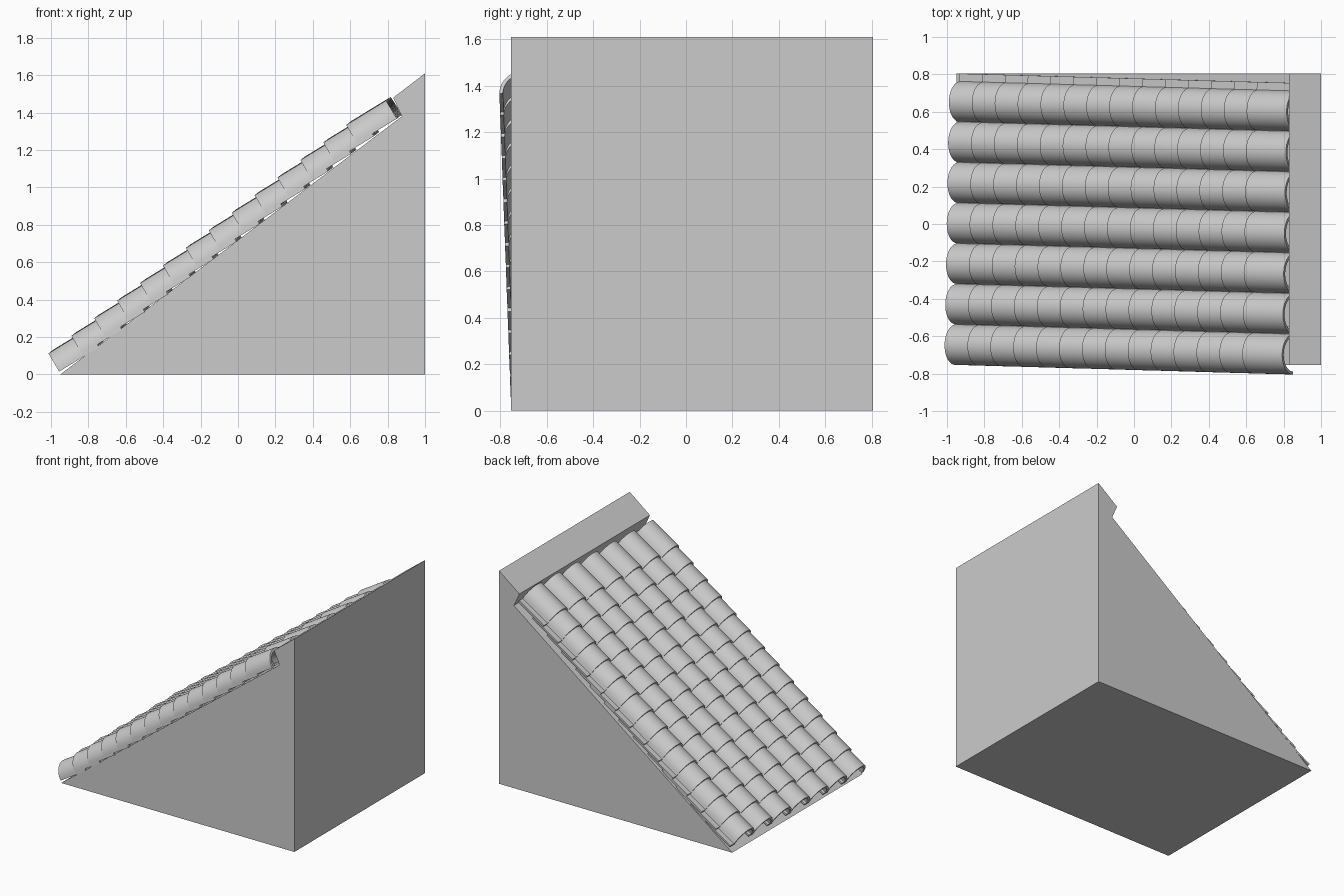
import bpy, bmesh
from math import radians, sin, cos, pi
from mathutils import Matrix

default = bpy.data.objects.get("Cube")
if default:
    bpy.data.objects.remove(default, do_unlink=True)


def make_material(name, value):
    mat = bpy.data.materials.new(name)
    mat.use_nodes = True
    colour = (value, value, value, 1)
    mat.diffuse_color = colour
    mat.node_tree.nodes["Principled BSDF"].inputs["Base Color"].default_value = colour
    return mat


def extrude_section(name, section, offset, mat):
    """Extrude a closed outline along an offset into a solid object."""
    bm = bmesh.new()
    face = bm.faces.new([bm.verts.new(p) for p in section])
    extruded = bmesh.ops.extrude_face_region(bm, geom=[face], use_keep_orig=True)
    moved = [g for g in extruded["geom"] if isinstance(g, bmesh.types.BMVert)]
    bmesh.ops.translate(bm, verts=moved, vec=offset)
    bmesh.ops.recalc_face_normals(bm, faces=bm.faces)
    mesh = bpy.data.meshes.new(name)
    bm.to_mesh(mesh)
    bm.free()
    mesh.materials.append(mat)
    obj = bpy.data.objects.new(name, mesh)
    bpy.context.collection.objects.link(obj)
    return obj


grey = make_material("light grey", 0.6)

# Solid wedge under the roof, with a raised lip along the ridge
FRONT, BACK = -0.755, 0.805
outline = [(-0.95, 0), (1, 0), (1, 1.61), (0.83, 1.48), (0.876, 1.38)]
extrude_section("roof_wedge", [(x, FRONT, z) for x, z in outline],
                (0, BACK - FRONT, 0), grey)

# Tile section: a barrel arch with a flat pan flange on its back side
RADIUS, HEIGHT, THICK, SEGMENTS = 0.108, 0.113, 0.016, 20
ROWS, COLUMNS = 14, 7
ROW_STEP, COLUMN_STEP, LENGTH = 0.1544, 0.2167, 0.25


def arch(radius, height):
    angles = [pi * i / SEGMENTS for i in range(SEGMENTS + 1)]
    return [(-radius * cos(a), height * sin(a)) for a in angles]


outer = arch(RADIUS, HEIGHT)[:-1] + [(RADIUS, 0.014), (0.15, 0.014), (0.15, 0)]
inner = arch(RADIUS - THICK, HEIGHT - THICK)[::-1]
tile = extrude_section("roof_tiles", [(0, y, z) for y, z in outer + inner],
                       (LENGTH, 0, 0), grey)

# Tip each tile so its lower end rests on the row beneath
first = Matrix.Translation((0.022, -0.65, 0.016)) @ Matrix.Rotation(radians(6), 4, 'Y')
tile.data.transform(first)

# Repeat up the slope and across the roof
for label, count, step in (("rows", ROWS, (ROW_STEP, 0, 0)),
                           ("columns", COLUMNS, (0, COLUMN_STEP, 0))):
    array = tile.modifiers.new(label, 'ARRAY')
    array.count = count
    array.use_relative_offset = False
    array.use_constant_offset = True
    array.constant_offset_displace = step

# Lay the tile field on the slope, slightly skewed
tile.matrix_world = (Matrix.Translation((-0.95, 0.005, 0))
                     @ Matrix.Rotation(radians(-37.5), 4, 'Y')
                     @ Matrix.Rotation(radians(-1.3), 4, 'Z'))

bpy.ops.object.select_all(action='DESELECT')
tile.select_set(True)
bpy.context.view_layer.objects.active = tile
bpy.ops.object.shade_smooth_by_angle(angle=radians(35))
